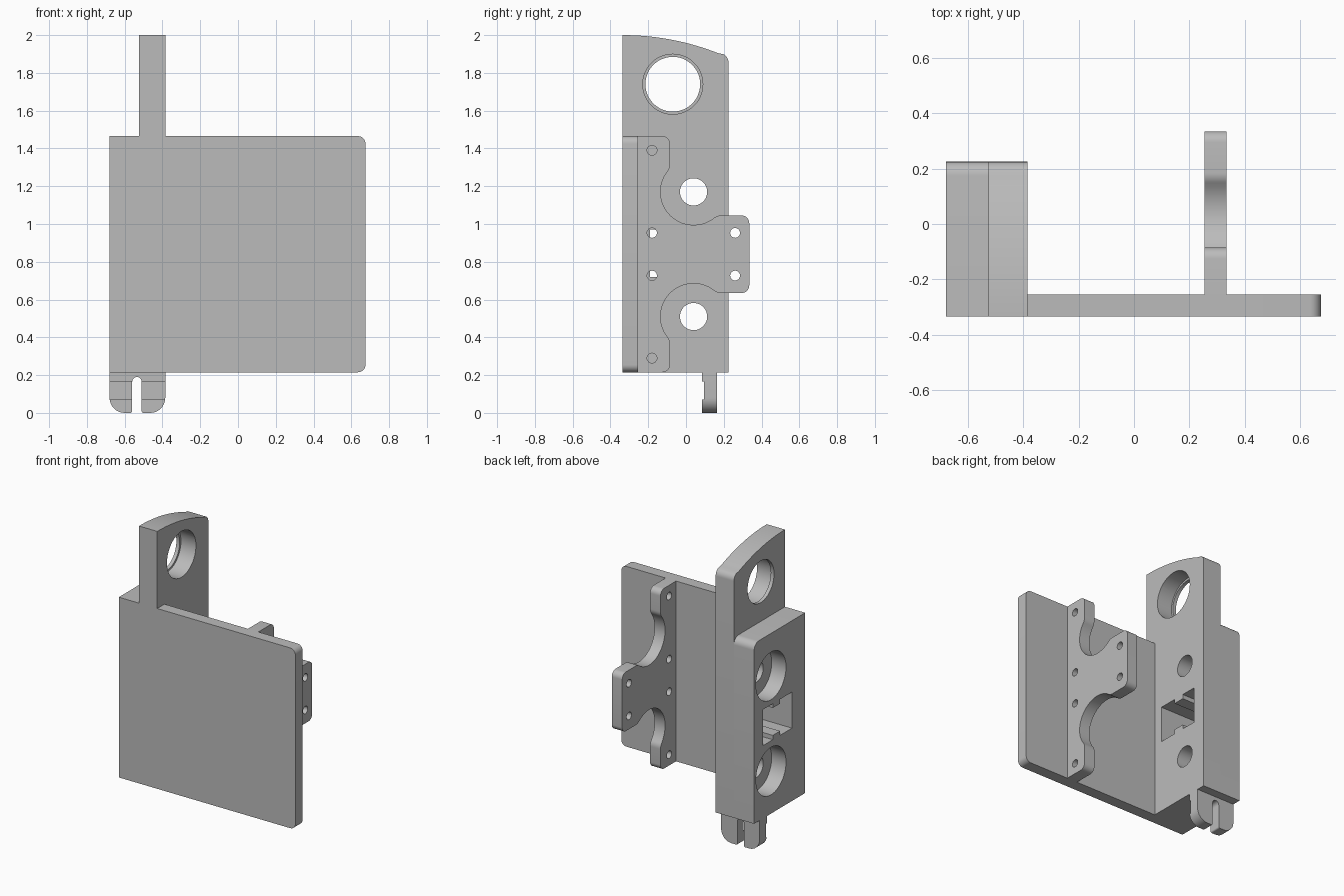
import bpy, bmesh, math
from mathutils import Vector

cube = bpy.data.objects.get("Cube")
if cube:
    bpy.data.objects.remove(cube, do_unlink=True)

grey = bpy.data.materials.new("light_grey")
grey.use_nodes = True
colour = (0.5, 0.5, 0.5, 1)
grey.diffuse_color = colour
grey.node_tree.nodes["Principled BSDF"].inputs["Base Color"].default_value = colour


def arc(cx, cy, r, a0, a1, n=10):
    angles = [math.radians(a0 + (a1 - a0) * i / n) for i in range(n + 1)]
    return [(cx + r * math.cos(a), cy + r * math.sin(a)) for a in angles]


def circle(cx, cy, r, n=48):
    return arc(cx, cy, r, 0, 360, n)[:-1]


def rounded(corners, n=8):
    """Outline from (u, v) or (u, v, radius) corners."""
    out = []
    for i, c in enumerate(corners):
        p = Vector(c[:2])
        if len(c) == 2:
            out.append(tuple(p))
            continue
        a = (Vector(corners[i - 1][:2]) - p).normalized()
        b = (Vector(corners[(i + 1) % len(corners)][:2]) - p).normalized()
        half = a.angle(b) / 2
        centre = p + (a + b).normalized() * c[2] / math.sin(half)
        cut = c[2] / math.tan(half)
        start, end = p + a * cut - centre, p + b * cut - centre
        sweep = math.pi - 2 * half
        for k in range(n + 1):
            t = k / n
            w = (start * math.sin((1 - t) * sweep) + end * math.sin(t * sweep)) / math.sin(sweep)
            out.append(tuple(centre + w))
    return out


def prism(name, outline, axis, lo, hi):
    """Extrude a (y, z) outline along x, or an (x, z) outline along y."""
    bm = bmesh.new()
    place = (lambda u, v, d: (d, u, v)) if axis == "x" else (lambda u, v, d: (u, d, v))
    face = bm.faces.new([bm.verts.new(place(u, v, lo)) for u, v in outline])
    new = bmesh.ops.extrude_face_region(bm, geom=[face])["geom"]
    bmesh.ops.translate(bm, verts=[g for g in new if isinstance(g, bmesh.types.BMVert)],
                        vec=place(0, 0, hi - lo))
    bmesh.ops.recalc_face_normals(bm, faces=bm.faces)
    mesh = bpy.data.meshes.new(name)
    bm.to_mesh(mesh)
    bm.free()
    mesh.materials.append(grey)
    obj = bpy.data.objects.new(name, mesh)
    bpy.context.scene.collection.objects.link(obj)
    return obj


def activate(obj):
    bpy.ops.object.select_all(action="DESELECT")
    obj.select_set(True)
    bpy.context.view_layer.objects.active = obj


def cut(obj, outline, axis, lo, hi):
    cutter = prism("cutter", outline, axis, lo, hi)
    cutter.hide_render = True
    mod = obj.modifiers.new("cut", "BOOLEAN")
    mod.operation, mod.solver, mod.object = "DIFFERENCE", "EXACT", cutter
    activate(obj)
    bpy.ops.object.modifier_apply(modifier=mod.name)
    bpy.data.objects.remove(cutter, do_unlink=True)


def box(u0, u1, v0, v1):
    return [(u0, v0), (u1, v0), (u1, v1), (u0, v1)]


LEFT, STEP, INNER, RIGHT = -0.68, -0.525, -0.385, 0.675
FRONT, BACK, BASE, TOP = -0.335, 0.225, 0.215, 1.465
MID = (BASE + TOP) / 2

# Front plate with rounded outer corners
front_plate = prism("front_plate", rounded([
    (INNER, BASE), (RIGHT, BASE, 0.04), (RIGHT, TOP, 0.04), (INNER, TOP)]),
    "y", FRONT, -0.255)

# Lower half of the side block, and the tall slab with its arched top
side_block = prism("side_block", rounded([
    (FRONT, BASE), (BACK, BASE), (BACK, TOP, 0.05), (FRONT, TOP)]), "x", LEFT, STEP)
crown = arc(FRONT, 0.62, 1.38, 90, 68.5, 16)
tall_slab = prism("tall_slab", [(FRONT, BASE), (BACK, BASE)]
                  + arc(BACK - 0.05, 1.855, 0.05, 0, 60, 6) + crown[::-1], "x", STEP, INNER)

# Stepped bearing bore in the slab
cut(tall_slab, circle(-0.07, 1.74, 0.145), "x", -0.6, -0.3)
cut(tall_slab, circle(-0.07, 1.74, 0.159), "x", -0.5, -0.3)

# Central window with small tabs, and counterbored bolt holes
window = [(-0.19, 0.72), (-0.06, 0.72), (-0.06, 0.75), (0.02, 0.75), (0.02, 0.72), (0.13, 0.72)]
window += [(y, 2 * MID + 0.01 - z) for y, z in reversed(window)]
for part in (side_block, tall_slab):
    cut(part, window, "x", -0.8, -0.3)
    for z in (MID - 0.33, MID + 0.33):
        cut(part, circle(0.04, z, 0.072), "x", -0.8, -0.3)
for z in (MID - 0.33, MID + 0.33):
    cut(side_block, circle(0.04, z, 0.165), "x", -0.8, LEFT + 0.11)

# Slotted clip below the block
slot_x, slot_r = -0.535, 0.025
clip_left = rounded([(LEFT, BASE), (LEFT, 0, 0.08), (slot_x - slot_r, 0, 0.01),
                     (slot_x - slot_r, 0.16)])
clip_right = rounded([(slot_x + slot_r, 0.16), (slot_x + slot_r, 0, 0.01),
                      (INNER, 0, 0.08), (INNER, BASE)])
slotted_clip = prism("slotted_clip", clip_left + arc(slot_x, 0.165, slot_r, 180, 0)
                     + clip_right, "y", 0.085, 0.165)
cut(slotted_clip, box(-0.8, -0.3, 0.07, 0.165), "y", 0.05, 0.096)

# Rear bracket: upper half outline, mirrored about its middle
upper = rounded([(-0.255, MID), (-0.255, TOP), (-0.085, TOP, 0.04), (-0.085, 1.32)])
upper += arc(-0.145, 1.315, 0.06, 0, -38, 6)
upper += arc(0.04, 1.17, 0.175, 142, 308, 28)[1:-1]
upper += arc(0.185, 0.985, 0.06, 128, 90, 6)
upper += arc(0.295, 1.005, 0.04, 90, 0, 8)
upper = upper[1:]
outline = upper + [(y, 2 * MID - z) for y, z in reversed(upper)]
rear_bracket = prism("rear_bracket", outline, "x", 0.255, 0.335)
for y, offset in ((-0.18, 0.55), (-0.18, 0.113), (0.26, 0.113)):
    for side in (-1, 1):
        cut(rear_bracket, circle(y, MID + side * offset, 0.026, 24), "x", 0.2, 0.4)

for part in (front_plate, side_block, tall_slab, slotted_clip, rear_bracket):
    activate(part)
    bpy.ops.object.shade_smooth_by_angle(angle=math.radians(30))
